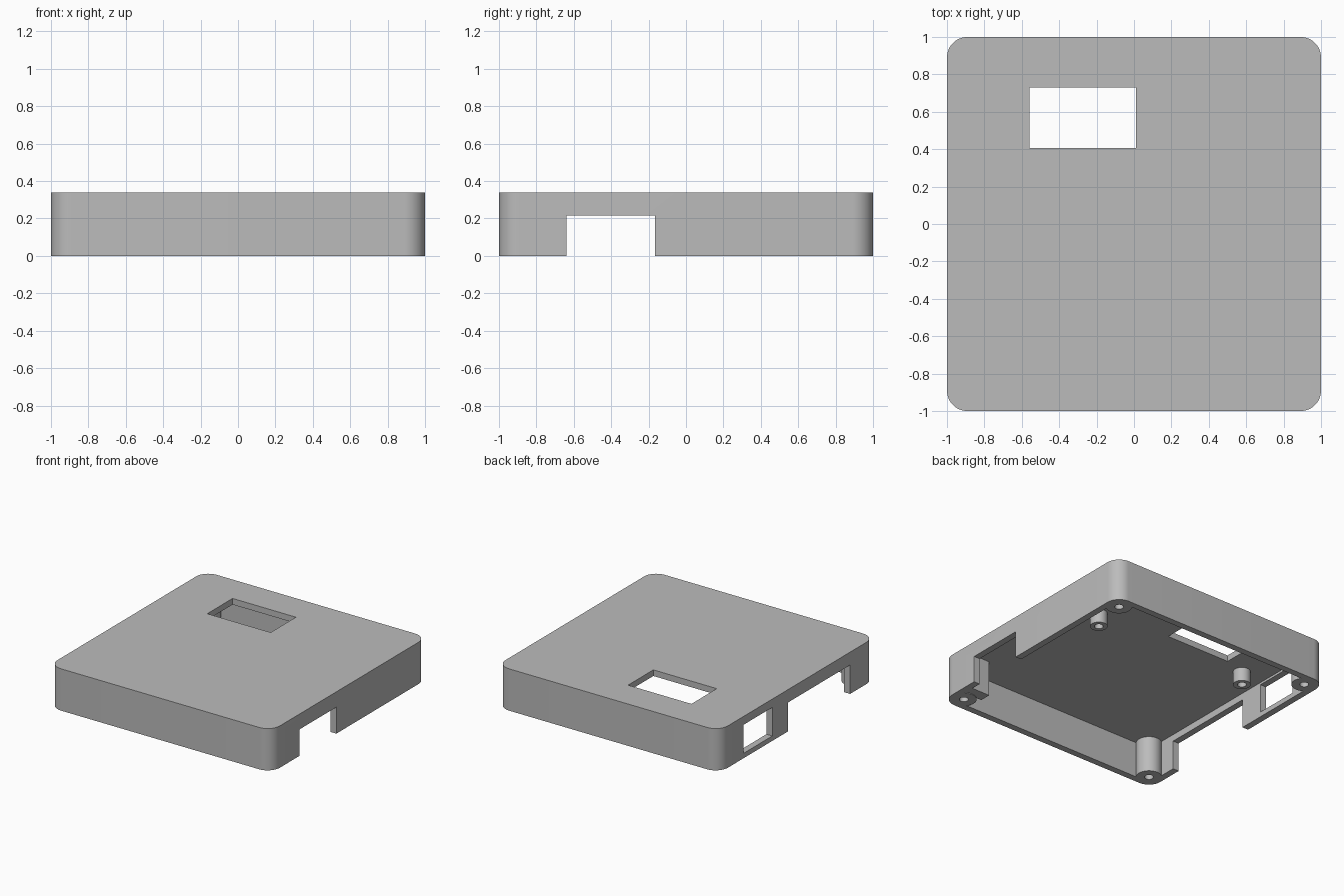
import bpy, bmesh, math
from mathutils import Matrix

cube = bpy.data.objects.get("Cube")
if cube:
    bpy.data.objects.remove(cube, do_unlink=True)

HEIGHT, WALL, CORNER = 0.34, 0.053, 0.11
CEILING = HEIGHT - 0.05
BOSS = 1 - CORNER

grey = bpy.data.materials.new("plain grey")
grey.use_nodes = True
colour = (0.5, 0.5, 0.5, 1)
grey.diffuse_color = colour
grey.node_tree.nodes["Principled BSDF"].inputs["Base Color"].default_value = colour


def make_object(name, bm):
    bmesh.ops.recalc_face_normals(bm, faces=bm.faces)
    mesh = bpy.data.meshes.new(name)
    bm.to_mesh(mesh)
    bm.free()
    mesh.materials.append(grey)
    obj = bpy.data.objects.new(name, mesh)
    bpy.context.collection.objects.link(obj)
    return obj


def box(name, x, y, z):
    """Box from (low, high) ranges."""
    bm = bmesh.new()
    size = [r[1] - r[0] for r in (x, y, z)]
    centre = [sum(r) / 2 for r in (x, y, z)]
    bmesh.ops.create_cube(bm, size=1, matrix=Matrix.Translation(centre) @ Matrix.Diagonal((*size, 1)))
    return make_object(name, bm)


def rounded_slab(name, half, radius, low, high, steps=12):
    """Square slab with rounded vertical corners."""
    bm = bmesh.new()
    ring = []
    for quarter in range(4):
        mid = math.pi / 4 + quarter * math.pi / 2
        cx = math.copysign(half - radius, math.cos(mid))
        cy = math.copysign(half - radius, math.sin(mid))
        for i in range(steps + 1):
            a = (quarter + i / steps) * math.pi / 2
            ring.append(bm.verts.new((cx + radius * math.cos(a), cy + radius * math.sin(a), low)))
    base = bm.faces.new(ring)
    top = bmesh.ops.extrude_face_region(bm, geom=[base])["geom"]
    bmesh.ops.translate(bm, vec=(0, 0, high - low), verts=[v for v in top if isinstance(v, bmesh.types.BMVert)])
    return make_object(name, bm)


def cylinder(name, x, y, radius, low, high):
    bm = bmesh.new()
    bmesh.ops.create_cone(bm, cap_ends=True, segments=32, radius1=radius, radius2=radius,
                          depth=high - low, matrix=Matrix.Translation((x, y, (low + high) / 2)))
    return make_object(name, bm)


def combine(target, part, operation):
    part.hide_render = True
    mod = target.modifiers.new(part.name, "BOOLEAN")
    mod.operation, mod.solver, mod.object = operation, "EXACT", part
    bpy.context.view_layer.objects.active = target
    bpy.ops.object.modifier_apply(modifier=mod.name)
    bpy.data.objects.remove(part, do_unlink=True)


# Hollow shell, open underneath
case = rounded_slab("case_shell", 1, CORNER, 0, HEIGHT)
combine(case, rounded_slab("cavity", 1 - WALL, CORNER - WALL, -0.1, CEILING), "DIFFERENCE")

# Corner screw bosses and shorter board posts, each with a blind hole
bosses = [(sx * BOSS, sy * BOSS, 0.095, 0) for sx in (-1, 1) for sy in (-1, 1)]
posts = [(-0.74, 0.355, 0.065, 0.18), (0.62, 0.335, 0.065, 0.18)]
for x, y, radius, low in bosses + posts:
    combine(case, cylinder("post", x, y, radius, low, CEILING + 0.02), "UNION")

# Support rib beside the front left boss
combine(case, box("rib", (0.78, 0.97), (-0.82, -0.73), (0.005, CEILING + 0.02)), "UNION")

for x, y, radius, low in bosses + posts:
    combine(case, cylinder("screw_hole", x, y, 0.033, low - 0.1, CEILING - 0.02), "DIFFERENCE")

# Display window in the top, then side openings
combine(case, box("top_window", (-0.56, 0.01), (0.405, 0.73), (0.2, 0.5)), "DIFFERENCE")
combine(case, box("left_notch", (0.93, 1.1), (-0.64, -0.165), (-0.1, 0.215)), "DIFFERENCE")
combine(case, box("right_notch", (-1.1, -0.93), (-0.68, 0.115), (-0.1, 0.235)), "DIFFERENCE")
combine(case, box("right_window", (-1.1, -0.93), (0.32, 0.69), (0.04, 0.272)), "DIFFERENCE")

# Smooth the round walls, keep the edges crisp
bpy.ops.object.select_all(action="DESELECT")
case.select_set(True)
bpy.context.view_layer.objects.active = case
bpy.ops.object.shade_smooth_by_angle(angle=math.radians(30))
